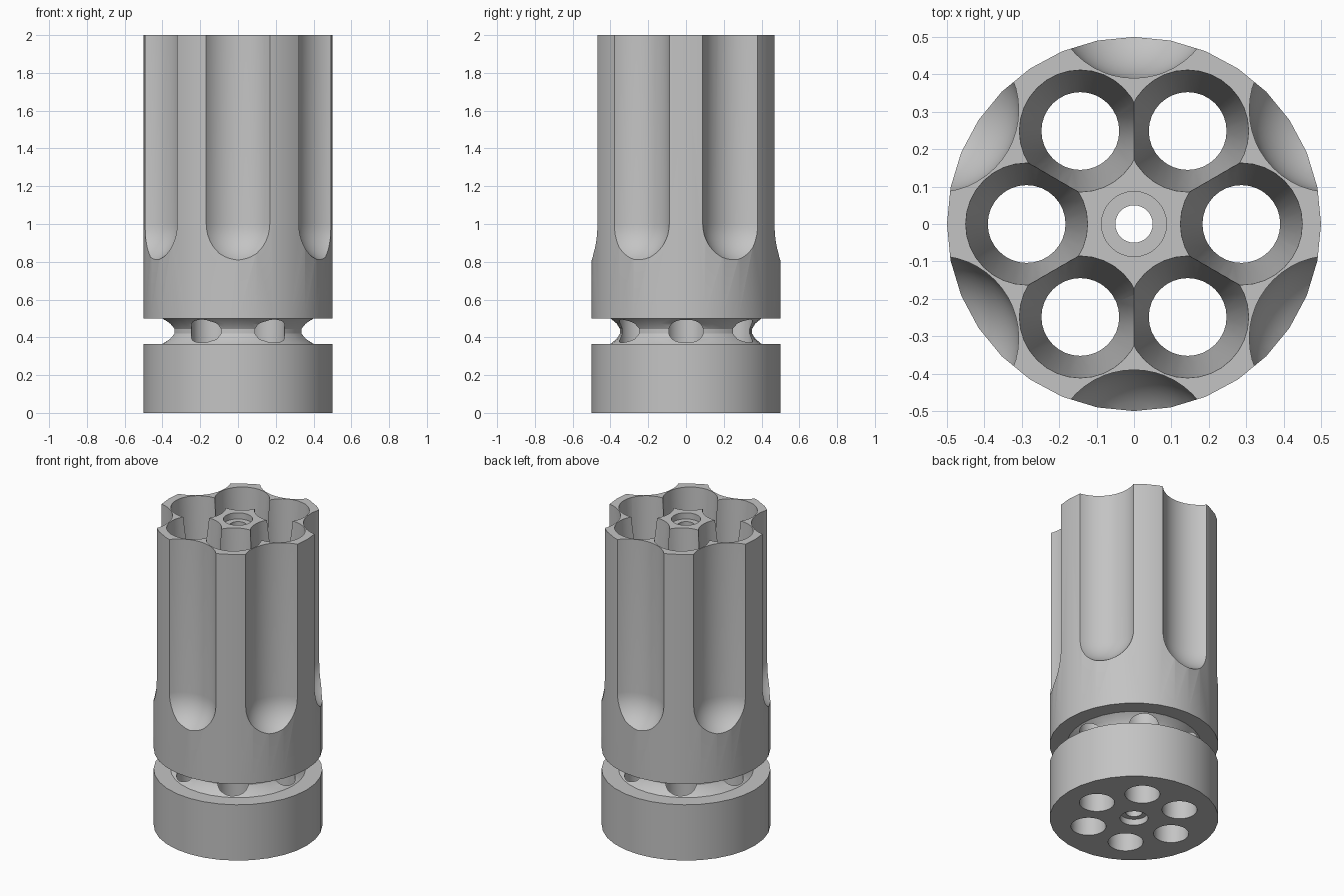
import bpy, bmesh, math

if "Cube" in bpy.data.objects:
    bpy.data.objects.remove(bpy.data.objects["Cube"])

SEG = 32


def lathe(name, profile, center=(0, 0), seg=SEG):
    """Closed solid of revolution from (radius, z) points, bottom to top."""
    bm = bmesh.new()
    rings = []
    for r, z in profile:
        if r == 0:
            rings.append([bm.verts.new((center[0], center[1], z))])
        else:
            rings.append([bm.verts.new((center[0] + r * math.cos(2 * math.pi * i / seg),
                                        center[1] + r * math.sin(2 * math.pi * i / seg), z))
                          for i in range(seg)])
    for a, b in zip(rings, rings[1:]):
        for i in range(seg):
            j = (i + 1) % seg
            if len(a) == 1:
                bm.faces.new((a[0], b[j], b[i]))
            else:
                bm.faces.new((a[i], a[j], b[j], b[i]))
    if len(rings[0]) > 1:
        bm.faces.new(rings[0][::-1])
    bm.faces.new(rings[-1])
    bmesh.ops.recalc_face_normals(bm, faces=bm.faces[:])
    me = bpy.data.meshes.new(name)
    bm.to_mesh(me)
    bm.free()
    ob = bpy.data.objects.new(name, me)
    bpy.context.collection.objects.link(ob)
    return ob


def polar(radius, degrees):
    a = math.radians(degrees)
    return radius * math.cos(a), radius * math.sin(a)


# Drum body with a rounded groove near the base
drum = lathe("drum", [(0.5, 0), (0.5, 0.365), (0.4, 0.365), (0.367, 0.392), (0.35, 0.42),
                      (0.35, 0.445), (0.367, 0.473), (0.4, 0.5), (0.5, 0.5), (0.5, 2)])
steel = bpy.data.materials.new("steel grey")
steel.diffuse_color = (0.55, 0.55, 0.55, 1)
steel.use_nodes = True
steel.node_tree.nodes["Principled BSDF"].inputs["Base Color"].default_value = steel.diffuse_color
drum.data.materials.append(steel)

cutters = []

# Six tapered chambers
taper = (0.163 - 0.104) / 1.3
for k in range(6):
    cutters.append(lathe("chamber_cutter",
                         [(0.104, -0.1), (0.104, 0.7), (0.163 + 0.1 * taper, 2.1)],
                         polar(0.287, 60 * k)))

# Six outer flutes with ball ends
R = 0.22
ball = [(0, 1 - R)] + [(R * math.cos(t), 1 + R * math.sin(t))
                       for t in (math.radians(-90 + 7.5 * i) for i in range(1, 13))]
for k in range(6):
    cutters.append(lathe("flute_cutter", ball + [(R, 2.1)], polar(0.61, 30 + 60 * k), 48))

# Axle hole, counterbored at both ends
cutters.append(lathe("axle_cutter", [(0.083, -0.1), (0.083, 0.04), (0.05, 0.04),
                                     (0.05, 1.96), (0.087, 1.96), (0.087, 2.1)]))

for c in cutters:
    mod = drum.modifiers.new("cut", 'BOOLEAN')
    mod.operation = 'DIFFERENCE'
    mod.solver = 'EXACT'
    mod.object = c
    c.hide_render = True

# Bake the cuts and remove the cutters
dg = bpy.context.evaluated_depsgraph_get()
baked = bpy.data.meshes.new_from_object(drum.evaluated_get(dg))
drum.modifiers.clear()
drum.data = baked
for c in cutters:
    bpy.data.objects.remove(c)
baked.materials.clear()
baked.materials.append(steel)
for p in baked.polygons:
    p.material_index = 0

bpy.ops.object.select_all(action='DESELECT')
bpy.context.view_layer.objects.active = drum
drum.select_set(True)
bpy.ops.object.shade_smooth_by_angle(angle=math.radians(30))
